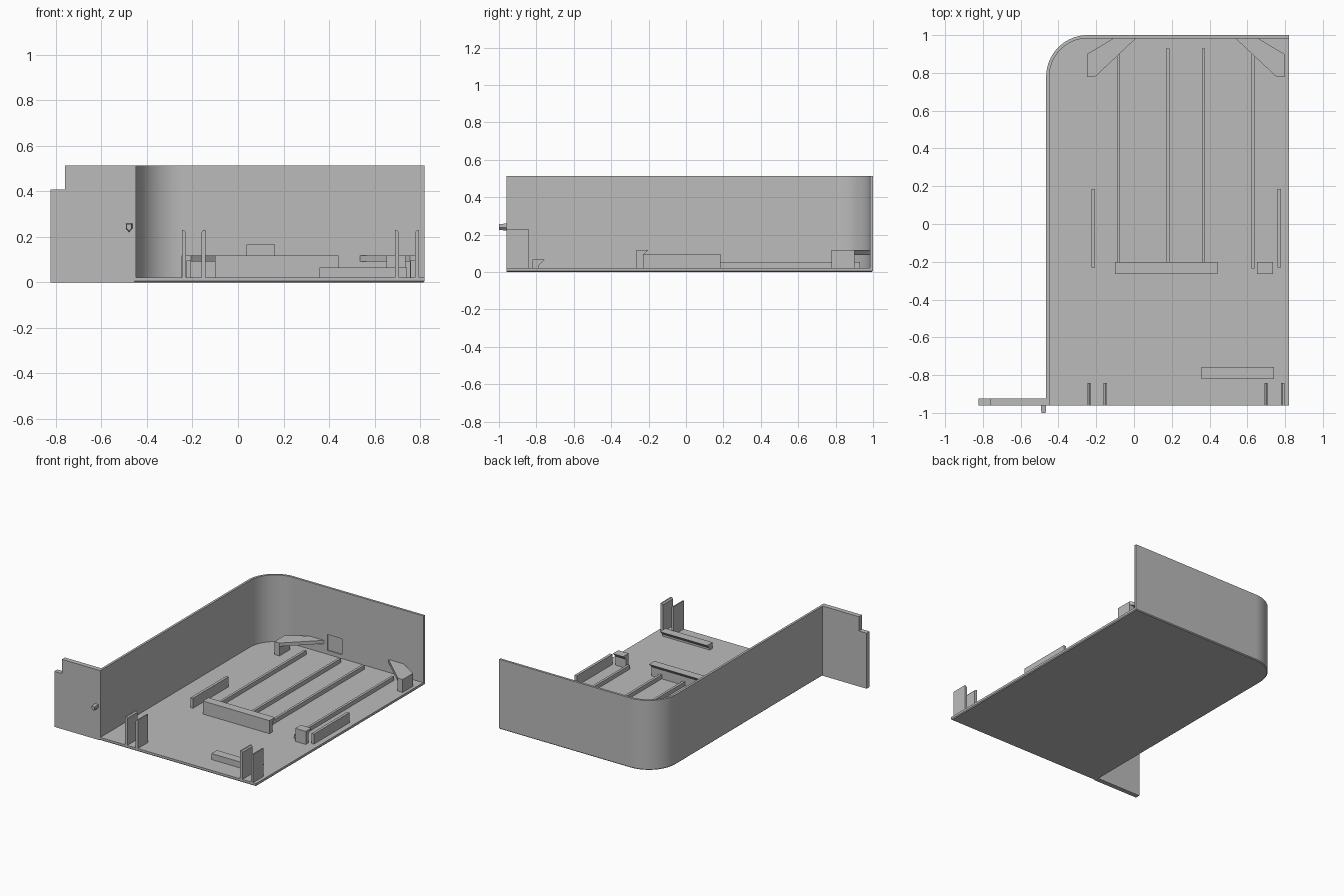
import bpy, bmesh, math
from mathutils import Vector

cube = bpy.data.objects.get("Cube")
if cube:
    bpy.data.objects.remove(cube, do_unlink=True)

grey = bpy.data.materials.new("plain grey")
grey.use_nodes = True
grey.diffuse_color = (0.5, 0.5, 0.5, 1)
grey.node_tree.nodes["Principled BSDF"].inputs["Base Color"].default_value = (0.5, 0.5, 0.5, 1)

# Ways of placing a 2D profile point (u, v) at depth w
PLACE = {
    "x": lambda u, v, w: (w, u, v),
    "y": lambda u, v, w: (u, w, v),
    "z": lambda u, v, w: (u, v, w),
}


def prism(name, points, axis, start, end, chamfer=0, tip=1):
    """Extrude a profile along an axis; chamfer its lower rim or shrink its start."""
    bm = bmesh.new()
    centre = sum((Vector(p) for p in points), Vector((0, 0))) / len(points)
    rings = []
    for w, scale in ((start, tip), (end, 1)):
        ring = [centre + (Vector(p) - centre) * scale for p in points]
        rings.append([bm.verts.new(PLACE[axis](p.x, p.y, w)) for p in ring])
    low = bm.faces.new(rings[0])
    bm.faces.new(rings[1])
    for i in range(len(points)):
        j = (i + 1) % len(points)
        bm.faces.new((rings[0][i], rings[0][j], rings[1][j], rings[1][i]))
    bmesh.ops.recalc_face_normals(bm, faces=bm.faces)
    if chamfer:
        bmesh.ops.bevel(bm, geom=list(low.edges), offset=chamfer, segments=1, affect="EDGES")
    mesh = bpy.data.meshes.new(name)
    bm.to_mesh(mesh)
    bm.free()
    mesh.materials.append(grey)
    obj = bpy.data.objects.new(name, mesh)
    bpy.context.collection.objects.link(obj)
    return obj


def box(name, x0, x1, y0, y1, z0, z1):
    return prism(name, [(x0, y0), (x1, y0), (x1, y1), (x0, y1)], "z", z0, z1)


def smooth(obj):
    bpy.ops.object.select_all(action="DESELECT")
    obj.select_set(True)
    bpy.context.view_layer.objects.active = obj
    bpy.ops.object.shade_smooth_by_angle(angle=math.radians(30))


LEFT, RIGHT, FRONT, BACK = -0.465, 0.82, -0.96, 1.0
THICK, RADIUS, TOP, FLOOR = 0.017, 0.22, 0.513, 0.022


def outline(inset):
    """Path along the side wall, round the corner and along the back wall."""
    r = RADIUS - inset
    cx, cy = LEFT + RADIUS, BACK - RADIUS
    arc = [(cx - r * math.cos(a), cy + r * math.sin(a))
           for a in (math.pi / 2 * i / 20 for i in range(21))]
    return [(LEFT + inset, FRONT)] + arc + [(RIGHT, BACK - inset)]


# Floor and curved wall
floor = prism("floor", outline(0) + [(RIGHT, FRONT)], "z", 0, FLOOR, chamfer=0.006)
wall = prism("wall", outline(0) + outline(THICK)[::-1], "z", 0.007, TOP)

# Shallow square recess in the back wall
cutter = box("recess_cutter", 0.04, 0.16, 0.9, BACK - THICK / 2, 0.05, 0.167)
cutter.hide_render = True
cutter.hide_set(True)
cutter.display_type = "WIRE"
cut = wall.modifiers.new("recess", "BOOLEAN")
cut.operation = "DIFFERENCE"
cut.solver = "EXACT"
cut.object = cutter
bpy.context.view_layer.objects.active = wall
bpy.ops.object.modifier_apply(modifier="recess")
bpy.data.objects.remove(cutter, do_unlink=True)
smooth(floor)
smooth(wall)

# Side flange with a notched upper corner, and its locating peg
prism("flange", [(-0.823, 0), (-0.455, 0), (-0.455, TOP), (-0.76, TOP),
                 (-0.76, 0.408), (-0.823, 0.408)], "y", FRONT, -0.925)
prism("peg", [(-0.494, 0.26), (-0.464, 0.26), (-0.464, 0.236),
              (-0.479, 0.22), (-0.494, 0.236)], "y", -1.0, -0.95, tip=0.75)

# Paired front guide plates, chamfered on the facing sides
for pair, (a, b) in {"left": (0.69, 0.796), "right": (-0.247, -0.143)}.items():
    for n, (edge, d) in enumerate(((a, 1), (b, -1))):
        prism(f"guide_plate_{pair}_{n + 1}",
              [(edge, 0.015), (edge, 0.23), (edge + d * 0.009, 0.23),
               (edge + d * 0.018, 0.22), (edge + d * 0.018, 0.015)],
              "y", FRONT, -0.842)


# Hooked ledges with an undercut rear lip
def ledge(name, x0, x1, y, top):
    prism(name, [(y, 0.015), (y, top), (y + 0.064, top), (y + 0.034, top - 0.03),
                 (y + 0.034, 0.015)], "x", x0, x1)


ledge("wide_ledge", -0.1, 0.442, -0.265, 0.118)
ledge("small_ledge", 0.652, 0.737, -0.265, 0.118)
ledge("front_ledge", 0.358, 0.742, -0.82, 0.066)

# Long floor rails and short side ribs
for n, (x, end) in enumerate(((-0.082, 0.9), (0.179, 0.93), (0.368, 0.93), (0.63, 0.9))):
    box(f"floor_rail_{n + 1}", x - 0.009, x + 0.009, -0.235, end, 0.015, 0.052)
for side, x in (("right", -0.216), ("left", 0.769)):
    box(f"side_rib_{side}", x - 0.01, x + 0.01, -0.23, 0.185, 0.015, 0.096)

# Mirrored corner brackets: angled shelf on a short leg
MIDDLE = 0.274
for side, s in (("right", -1), ("left", 1)):
    shelf = [(0.522, 0.9), (0.378, 0.986), (0.26, 0.986), (0.481, 0.778), (0.522, 0.778)]
    prism(f"corner_shelf_{side}", [(MIDDLE + s * x, y) for x, y in shelf], "z", 0.092, 0.117)
    leg = [(0.522, 0.778), (0.481, 0.778), (0.481, 0.9), (0.522, 0.9)]
    prism(f"corner_leg_{side}", [(MIDDLE + s * x, y) for x, y in leg], "z", 0.015, 0.095)
